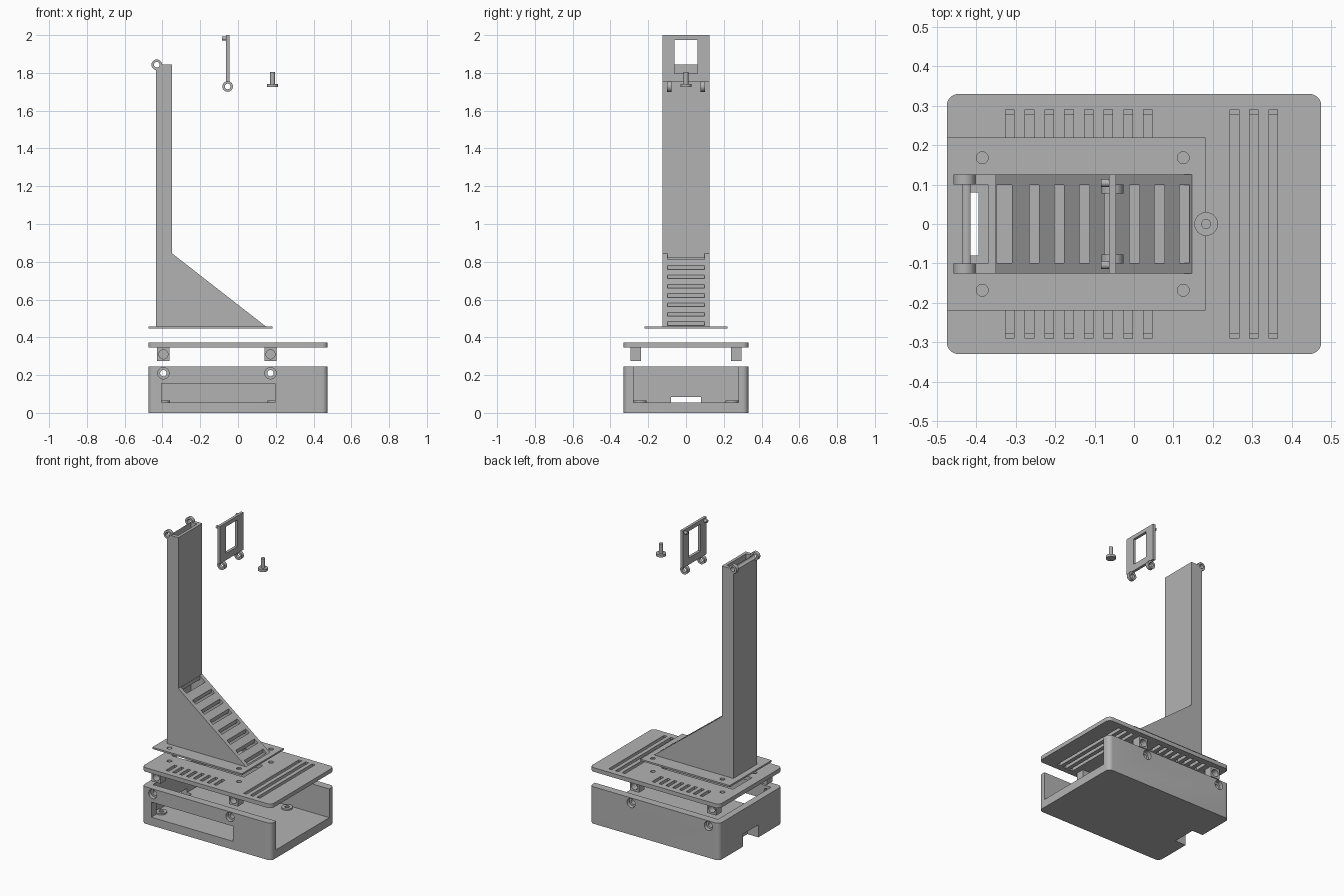
import bpy, bmesh
from math import sin, cos, pi

if "Cube" in bpy.data.objects:
    bpy.data.objects.remove(bpy.data.objects["Cube"], do_unlink=True)

grey = bpy.data.materials.new("plain grey")
grey.use_nodes = True
COLOUR = (0.45, 0.45, 0.45, 1)
grey.diffuse_color = COLOUR
grey.node_tree.nodes["Principled BSDF"].inputs["Base Color"].default_value = COLOUR
made = []


def prism(pts, axis, lo, hi):
    """A 2D outline pushed along an axis."""
    return pts, axis, lo, hi


def rect(a0, a1, b0, b1):
    return [(a0, b0), (a1, b0), (a1, b1), (a0, b1)]


def box(x0, x1, y0, y1, z0, z1):
    return prism(rect(x0, x1, y0, y1), "z", z0, z1)


def rod(a, b, r, axis, lo, hi, n=32):
    ring = [(a + r * cos(2 * pi * i / n), b + r * sin(2 * pi * i / n)) for i in range(n)]
    return prism(ring, axis, lo, hi)


def rounded(hx, hy, r, n=8):
    pts = []
    for k, (sx, sy) in enumerate([(1, 1), (-1, 1), (-1, -1), (1, -1)]):
        for i in range(n + 1):
            a = (k + i / n) * pi / 2
            pts.append((sx * (hx - r) + r * cos(a), sy * (hy - r) + r * sin(a)))
    return pts


def slot(x, y0, y1, z0, z1, w=0.011):
    return box(x - w, x + w, y0, y1, z0, z1)


def build(name, solids):
    bm = bmesh.new()
    place = {"z": lambda a, b, t: (a, b, t), "y": lambda a, b, t: (a, t, b),
             "x": lambda a, b, t: (t, a, b)}
    for pts, axis, lo, hi in solids:
        ends = [[bm.verts.new(place[axis](a, b, t)) for a, b in pts] for t in (lo, hi)]
        bm.faces.new(ends[0])
        bm.faces.new(ends[1][::-1])
        for i in range(len(pts)):
            j = (i + 1) % len(pts)
            bm.faces.new((ends[0][i], ends[1][i], ends[1][j], ends[0][j]))
    bmesh.ops.recalc_face_normals(bm, faces=bm.faces)
    mesh = bpy.data.meshes.new(name)
    bm.to_mesh(mesh)
    bm.free()
    obj = bpy.data.objects.new(name, mesh)
    bpy.context.collection.objects.link(obj)
    return obj


def part(name, solids, *cuts):
    """Build a part, then remove each group of cutter solids from it."""
    obj = build(name, solids)
    for group in cuts:
        cutter = build("cutter", group)
        cutter.hide_render = True
        mod = obj.modifiers.new("cut", "BOOLEAN")
        mod.operation, mod.solver, mod.object = "DIFFERENCE", "EXACT", cutter
        bpy.context.view_layer.update()
        mesh = bpy.data.meshes.new_from_object(
            obj.evaluated_get(bpy.context.evaluated_depsgraph_get()))
        obj.modifiers.clear()
        obj.data = mesh
        bpy.data.objects.remove(cutter, do_unlink=True)
    obj.data.materials.clear()
    obj.data.materials.append(grey)
    made.append(obj)
    return obj


SIDES = (-1, 1)
HX, HY = 0.475, 0.33
SCREW_X = (-0.395, 0.172)


def span(s, a, b):
    return sorted((s * a, s * b))


# Open-ended tray with a side window, cable notch and countersunk side holes
part("tray", [prism(rounded(HX, HY, 0.03), "z", 0, 0.245)],
     [box(-0.43, 0.6, -0.278, 0.278, 0.055, 0.3)],
     [box(-0.405, 0.195, -0.4, -0.25, 0.055, 0.155)],
     [box(-0.6, -0.395, -0.08, 0.08, -0.1, 0.083)],
     [rod(x, 0.21, 0.017, "y", -0.5, 0.5) for x in SCREW_X],
     [rod(x, 0.21, 0.03, "y", *span(s, 0.305, 0.5)) for x in SCREW_X for s in SIDES])

# Board standoffs on the tray floor
for x in (-0.393, 0.19):
    for s in SIDES:
        part("standoff", [rod(x, s * 0.243, 0.034, "z", 0.054, 0.065)],
             [rod(x, s * 0.243, 0.015, "z", 0.056, 0.1)])

# Vented lid
MOUNTS = [(x, s * 0.168) for x in (-0.385, 0.125) for s in SIDES]
vents = [slot(-0.315 + 0.05 * i, *span(s, 0.2, 0.29), 0.3, 0.4)
         for i in range(8) for s in SIDES]
vents += [slot(0.255 + 0.049 * i, -0.29, 0.29, 0.3, 0.4) for i in range(3)]
part("lid", [prism(rounded(HX, HY, 0.03), "z", 0.345, 0.372)], vents,
     [rod(x, y, 0.015, "z", 0.3, 0.4) for x, y in MOUNTS],
     [box(-0.415, 0.113, -0.1, 0.1, 0.3, 0.4)])

# Drilled blocks hanging below the lid
for x in SCREW_X:
    for s in SIDES:
        part("lid_block", [box(x - 0.033, x + 0.033, *span(s, 0.237, 0.295), 0.275, 0.346)],
             [rod(x, 0.31, 0.024, "y", *span(s, 0.25, 0.4))])

# Hollow tower with a sloping, louvred foot
outer = [(-0.435, 0.458), (0.147, 0.458), (-0.35, 0.845), (-0.35, 1.845), (-0.435, 1.845)]
inner = [(-0.415, 0.3), (0.113, 0.3), (0.113, 0.46), (-0.37, 0.836), (-0.37, 1.95),
         (-0.415, 1.95)]
hollow = prism(inner, "y", -0.1, 0.1)
louvres = [slot(-0.253 + 0.0635 * i, -0.099, 0.099, 0.4, 0.9, 0.0125) for i in range(7)]
louvres.append(box(-0.349, -0.309, -0.099, 0.099, 0.4, 0.9))
HINGE = (-0.43, 1.843)
bore = rod(*HINGE, 0.015, "y", -0.5, 0.5)
part("tower", [prism(outer, "y", -0.125, 0.125)], [hollow], louvres, [bore])
for s in SIDES:
    part("tower_hinge", [rod(*HINGE, 0.028, "y", *span(s, 0.1, 0.125))], [bore])

# Mounting plate under the tower
part("mounting_plate", [box(-HX, 0.182, -0.22, 0.22, 0.447, 0.458)], [hollow],
     [rod(x, y, 0.015, "z", 0.4, 0.5) for x, y in MOUNTS])

# Loose window frame with hinge rings and catch pegs
part("window_frame", [box(-0.064, -0.046, -0.125, 0.125, 1.752, 2.0)],
     [box(-0.2, 0.1, -0.06, 0.06, 1.797, 1.974)])
for s in SIDES:
    part("frame_hinge", [rod(-0.055, 1.728, 0.028, "y", *span(s, 0.077, 0.1))],
         [rod(-0.055, 1.728, 0.015, "y", -0.5, 0.5)])
    part("catch_peg", [rod(s * 0.104, 1.982, 0.01, "x", -0.084, -0.062)])

# Loose screw
part("screw_head", [rod(0.183, 0, 0.03, "z", 1.725, 1.742)])
part("screw_shaft", [rod(0.183, 0, 0.0125, "z", 1.74, 1.805)])

# Smooth round surfaces, keep edges sharp
bpy.ops.object.select_all(action="DESELECT")
for obj in made:
    obj.select_set(True)
bpy.context.view_layer.objects.active = made[0]
bpy.ops.object.shade_smooth_by_angle()
